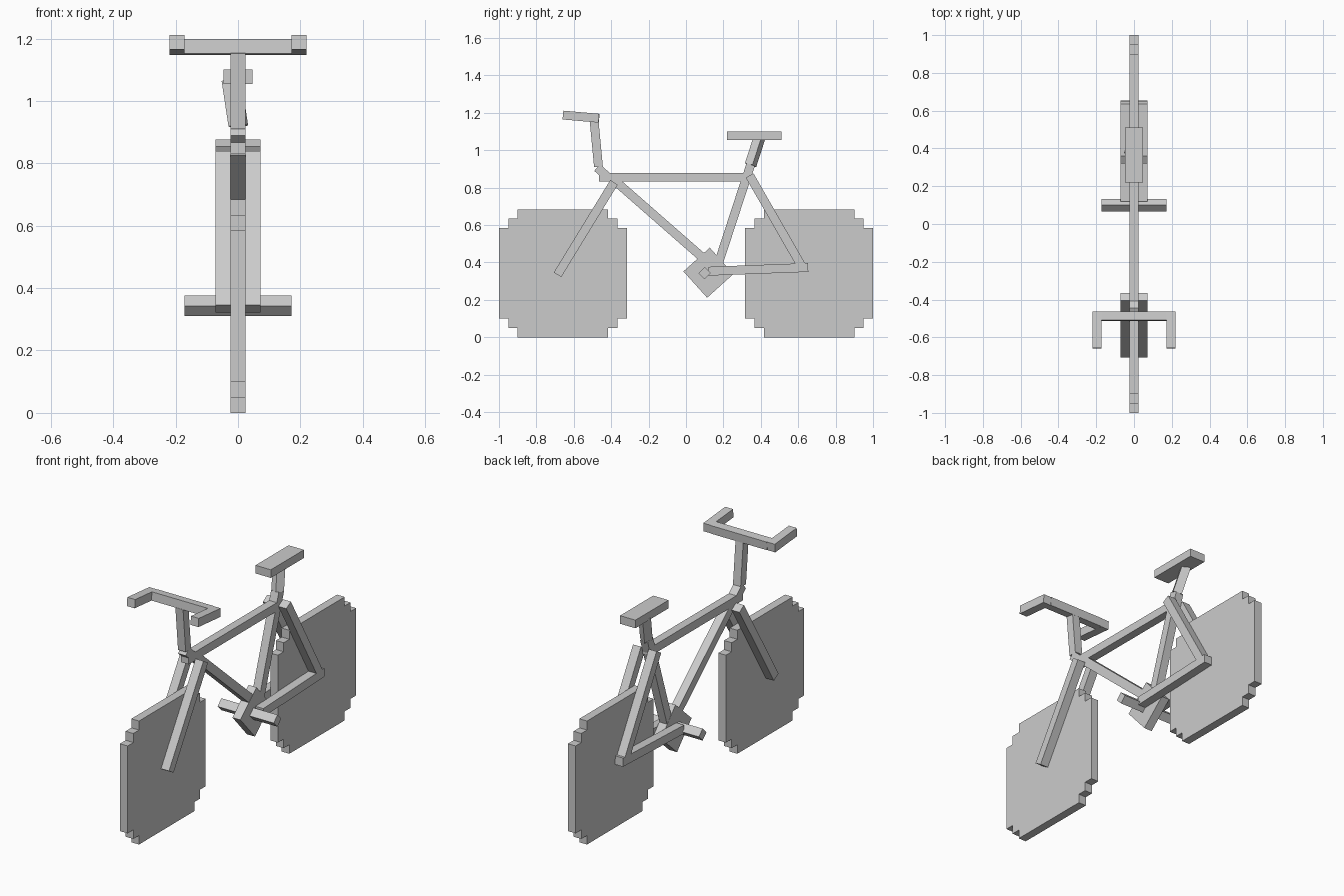
import bpy, bmesh, math
from mathutils import Vector, Matrix

if "Cube" in bpy.data.objects:
    bpy.data.objects.remove(bpy.data.objects["Cube"])

W = 0.047  # standard tube thickness
grey = bpy.data.materials.new("light grey")
grey.diffuse_color = (0.6, 0.6, 0.6, 1)
grey.use_nodes = True
grey.node_tree.nodes["Principled BSDF"].inputs["Base Color"].default_value = grey.diffuse_color


def finish(name, bm):
    bmesh.ops.recalc_face_normals(bm, faces=bm.faces)
    me = bpy.data.meshes.new(name)
    bm.to_mesh(me)
    bm.free()
    me.materials.append(grey)
    ob = bpy.data.objects.new(name, me)
    bpy.context.collection.objects.link(ob)
    return ob


def slab(name, outline, x0, x1):
    """Extrude a side-view (y, z) outline from x0 to x1."""
    bm = bmesh.new()
    face = bm.faces.new([bm.verts.new((x0, y, z)) for y, z in outline])
    ext = bmesh.ops.extrude_face_region(bm, geom=[face])
    verts = [g for g in ext["geom"] if isinstance(g, bmesh.types.BMVert)]
    bmesh.ops.translate(bm, verts=verts, vec=(x1 - x0, 0, 0))
    return finish(name, bm)


def tube(name, a, b, x0=-W / 2, x1=W / 2):
    """Square tube between two side-view points."""
    a, b = Vector(a), Vector(b)
    d = (b - a).normalized() * W / 2
    n = Vector((-d.y, d.x))
    return slab(name, [a + n, b + n, b - n, a - n], x0, x1)


def diamond(name, y, z, r, half, turn=0.0):
    angles = [math.pi / 2 * i + turn for i in range(4)]
    pts = [(y + r * math.cos(t), z + r * math.sin(t)) for t in angles]
    return slab(name, pts, -half, half)


# Wheels: stepped round discs
R = 0.342
quarter = [(R, 0.242), (0.292, 0.242), (0.292, 0.292), (0.242, 0.292), (0.242, R)]
half = quarter + [(-y, z) for y, z in reversed(quarter)]
ring = half + [(-y, -z) for y, z in half]
for name, cy in (("front_wheel", -1 + R), ("rear_wheel", 1 - R)):
    slab(name, [(cy + y, R + z) for y, z in ring], -W / 2, W / 2)

# Central frame tubes
tube("top_tube", (-0.465, 0.855), (0.345, 0.855))
tube("down_tube", (-0.39, 0.845), (0.09, 0.425))
tube("seat_tube", (0.175, 0.40), (0.346, 0.923))
tube("lower_stem", (-0.475, 0.907), (-0.42, 0.858))
tube("upper_stem", (-0.468, 0.912), (-0.491, 1.155))

# Paired tubes on each side of the wheels
for side, s in (("left", -1), ("right", 1)):
    x0, x1 = s * W / 2, s * 0.072
    tube(side + "_fork", (-0.687, 0.334), (-0.385, 0.828), x0, x1)
    tube(side + "_seat_stay", (0.34, 0.865), (0.623, 0.372), x0, x1)
    tube(side + "_chain_stay", (0.12, 0.353), (0.653, 0.373), x0, x1)
    # handlebar grips
    tube(side + "_grip", (-0.658, 1.188), (-0.466, 1.171), s * 0.171, s * 0.219)

# Crossbar of the handlebar
tube("handlebar", (-0.511, 1.175), (-0.464, 1.171), -0.171, 0.171)

# Crank plate and pedal bar
diamond("crank_plate", 0.12, 0.345, 0.134, 0.0245, math.radians(-3))
diamond("pedal_bar", 0.10, 0.343, 0.033, 0.172)

# Seat post: leaning, twisted square bar
a, b = Vector((0.001, 0.345, 0.92)), Vector((-0.021, 0.392, 1.065))
bm = bmesh.new()
bmesh.ops.create_cube(bm, size=1)
rot = (b - a).to_track_quat('Z', 'Y').to_matrix().to_4x4()
bm.transform(Matrix.Translation((a + b) / 2) @ rot
             @ Matrix.Rotation(math.radians(38), 4, 'Z')
             @ Matrix.Diagonal((W, W, (b - a).length, 1)))
finish("seat_post", bm)

# Seat
slab("seat", [(0.22, 1.055), (0.51, 1.055), (0.51, 1.1), (0.22, 1.1)], -W, W)
